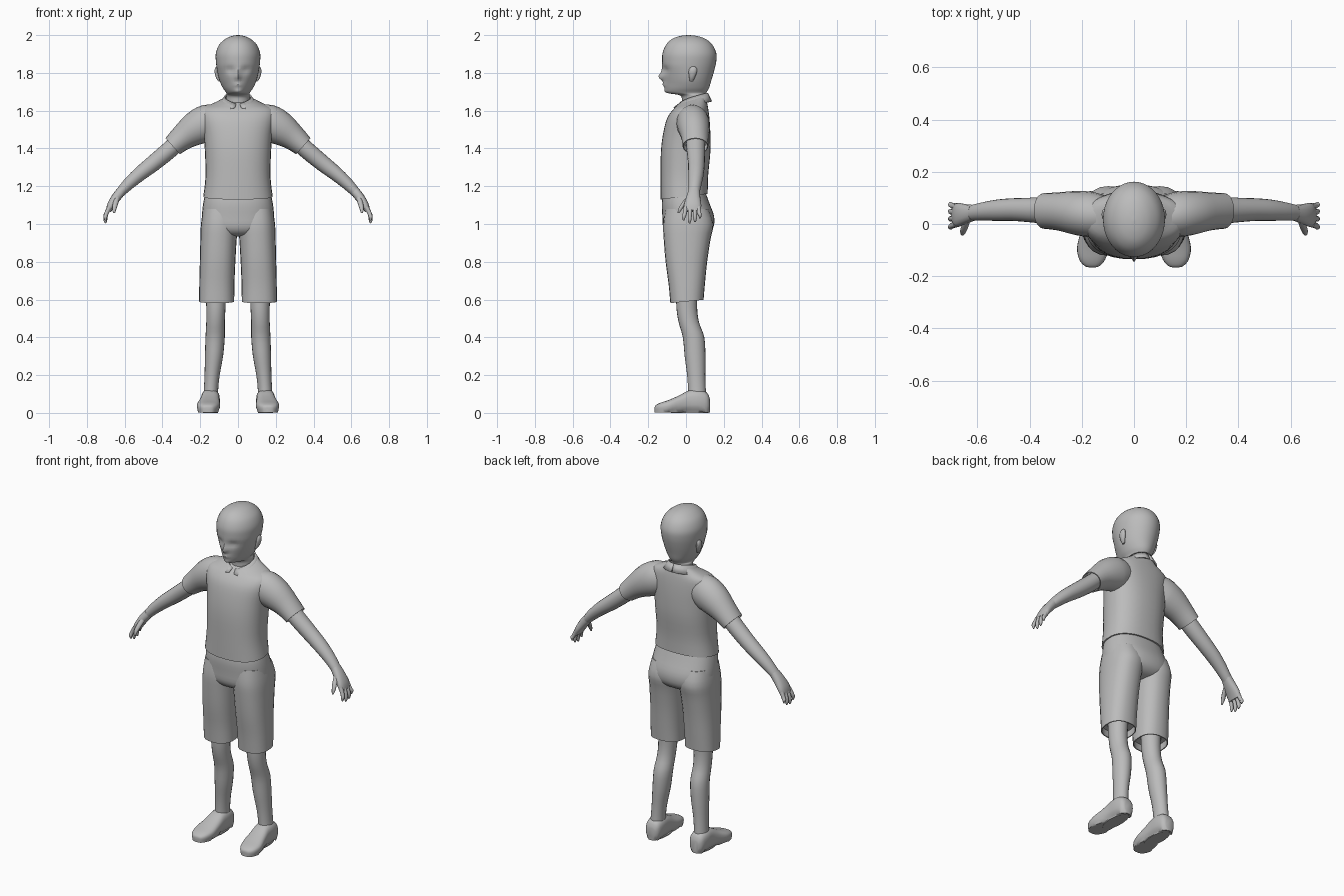
import bpy, bmesh, math
from mathutils import Vector

grey = bpy.data.materials.new("plain_grey")
grey.diffuse_color = (0.5, 0.5, 0.5, 1)


def finish(name, bm, mirror=False, angle=50):
    bmesh.ops.recalc_face_normals(bm, faces=bm.faces)
    me = bpy.data.meshes.new(name)
    bm.to_mesh(me)
    bm.free()
    me.materials.append(grey)
    ob = bpy.data.objects.new(name, me)
    bpy.context.collection.objects.link(ob)
    if mirror:
        mod = ob.modifiers.new("mirror", "MIRROR")
        mod.use_mirror_merge = False
    bpy.ops.object.select_all(action="DESELECT")
    ob.select_set(True)
    bpy.context.view_layer.objects.active = ob
    bpy.ops.object.shade_smooth_by_angle(angle=math.radians(angle))
    return ob


def spline(keys, steps):
    """Smooth run of values through the keys."""
    ks = [tuple(k) + (0,) * (6 - len(k)) for k in keys]
    out = []
    for i in range(len(ks) - 1):
        p0, p1, p2, p3 = ks[max(i - 1, 0)], ks[i], ks[i + 1], ks[min(i + 2, len(ks) - 1)]
        for s in range(steps):
            t = s / steps
            out.append([b + 0.5 * t * (c - a + t * (2*a - 5*b + 4*c - d + t * (3*(b - c) + d - a)))
                        for a, b, c, d in zip(p0, p1, p2, p3)])
    return out + [list(ks[-1])]


def loft(name, keys, axis="z", seg=20, steps=3, power=1.0, hem=None, mirror=False, shape=None):
    """Skin over elliptical rings; key = x, y, z, half width, half depth, tilt."""
    ks = spline(keys, steps)
    rings = []
    for i, (x, y, z, a, b, tilt) in enumerate(ks):
        c = Vector((x, y, z))
        if axis == "path":
            n = Vector(ks[min(i + 1, len(ks) - 1)][:3]) - Vector(ks[max(i - 1, 0)][:3])
            u, v = Vector((0, 1, 0)).cross(n).normalized(), Vector((0, 1, 0))
        else:
            u, v = Vector((1, 0, 0)), Vector((0, 1, tilt) if axis == "z" else (0, 0, 1))
        ring = []
        for j in range(seg):
            t = 2 * math.pi * j / seg
            co, si = math.cos(t), math.sin(t)
            p = c + u * a * math.copysign(abs(co) ** power, co) + v * b * math.copysign(abs(si) ** power, si)
            ring.append(shape(p) if shape else p)
        rings.append(ring)

    # fold the cloth edge inward so the opening is hollow
    def fold(end, nxt):
        c = sum(end, Vector()) / seg
        d = (sum(nxt, Vector()) / seg - c).normalized() * 0.04
        r = [c + (p - c) * 0.94 for p in end]
        return [r, [p + d for p in r]]
    if hem == "start":
        rings = fold(rings[0], rings[1])[::-1] + rings
    elif hem == "end":
        rings = rings + fold(rings[-1], rings[-2])

    bm = bmesh.new()
    vs = [[bm.verts.new(p) for p in r] for r in rings]
    for r, q in zip(vs, vs[1:]):
        for j in range(seg):
            k = (j + 1) % seg
            bm.faces.new((r[j], r[k], q[k], q[j]))
    bm.faces.new(vs[0])
    bm.faces.new(vs[-1])
    return finish(name, bm, mirror)


# Head and neck, with the face pushed in and out around the features
def face(p):
    if p.y > 0.0:
        return p
    def bump(x, z, wx, wz):
        return math.exp(-((abs(p.x) - x) / wx) ** 2 - ((p.z - z) / wz) ** 2)
    narrow = min(1, max(0, (1.84 - p.z) / 0.1)) * min(1, -p.y / 0.1)
    q = p.copy()
    q.x *= 1 - 0.22 * narrow
    q.y += 0.013 * bump(0.042, 1.815, 0.024, 0.018) - 0.022 * bump(0, 1.778, 0.015, 0.018)
    q.y -= 0.008 * bump(0, 1.80, 0.012, 0.03) + 0.008 * bump(0, 1.738, 0.025, 0.008)
    q.y -= 0.006 * bump(0, 1.70, 0.025, 0.012)
    return q


loft("head", [
    (0, .045, 1.58, .065, .065), (0, .043, 1.64, .062, .064), (0, .038, 1.68, .061, .068),
    (0, .005, 1.694, .062, .102), (0, .004, 1.72, .08, .118), (0, .008, 1.76, .098, .126),
    (0, .013, 1.81, .110, .136), (0, .017, 1.86, .117, .143), (0, .018, 1.905, .117, .142),
    (0, .017, 1.95, .099, .122), (0, .015, 1.98, .067, .088), (0, .014, 1.995, .034, .046),
    (0, .014, 2.0, .004, .005)], seg=40, steps=4, shape=face)

# Ears lying close to the head
loft("ear", [(.098, .028, 1.755, .006, .008), (.106, .032, 1.775, .011, .015),
             (.112, .036, 1.805, .012, .022), (.112, .038, 1.825, .009, .018),
             (.110, .038, 1.835, .003, .006)], seg=12, mirror=True)

# Shirt body and sleeves
loft("shirt_body", [
    (0, -.010, 1.145, .184, .125, .12), (0, -.009, 1.25, .172, .126, .03), (0, -.002, 1.38, .175, .131),
    (0, .004, 1.48, .182, .125), (0, .012, 1.56, .195, .112), (0, .024, 1.61, .188, .093, .05),
    (0, .032, 1.638, .13, .078, .15), (0, .037, 1.66, .078, .070, .3)],
    seg=32, power=.85, hem="start")
loft("sleeve", [(.10, .03, 1.54, .085, .075), (.16, .036, 1.535, .098, .087),
                (.225, .042, 1.505, .090, .084), (.29, .048, 1.46, .070, .073),
                (.346, .05, 1.412, .057, .068)], "path", hem="end", mirror=True)

# Turned-down collar, open at the throat with a pointed tip on each side
bm = bmesh.new()
cols = []
for i in range(13):
    t = math.radians(8 + 172 * i / 12)
    s, c = math.sin(t), -math.cos(t)
    w = (1 - math.cos(t)) / 2
    tip = max(0, 1 - abs(i - 2) / 2)
    top = (.073 * s, .038 + .078 * c, 1.635 + .06 * w ** .6)
    low = (.098 * s + .004, .036 + (.102 + .012 * tip) * c, 1.618 + .032 * w - .02 * tip)
    cols.append([bm.verts.new(top), bm.verts.new(low)])
for p, q in zip(cols, cols[1:]):
    bm.faces.new((p[0], q[0], q[1], p[1]))
collar = finish("collar", bm, mirror=True, angle=60)
mod = collar.modifiers.new("cloth", "SOLIDIFY")
mod.thickness = 0.008

# Arms
loft("arm", [(.29, .05, 1.46, .045, .05), (.36, .052, 1.395, .046, .049), (.45, .055, 1.32, .043, .044),
             (.52, .053, 1.265, .038, .041), (.58, .048, 1.212, .032, .035), (.625, .042, 1.165, .025, .030)],
     "path", mirror=True)
loft("palm", [(.615, .043, 1.178, .025, .030), (.645, .038, 1.14, .025, .038), (.672, .035, 1.10, .021, .046),
              (.686, .034, 1.068, .014, .044)], "path", seg=16, power=.85, mirror=True)
for nm, y, tip_y, end in (("index", -.001, -.012, 1.018), ("middle", .023, .019, 1.004),
                          ("ring", .046, .048, 1.01), ("little", .067, .074, 1.03)):
    loft(nm + "_finger", [(.680, y, 1.09, .012, .012), (.697, (y + tip_y) / 2, 1.055, .011, .011),
                          (.702, tip_y, end + .018, .010, .010), (.700, tip_y, end, .004, .004)],
         "path", seg=10, mirror=True)
loft("thumb", [(.638, .02, 1.145, .014, .016), (.648, -.010, 1.11, .014, .014),
               (.655, -.030, 1.08, .011, .011), (.656, -.040, 1.058, .005, .005)], "path", seg=10, mirror=True)

# Shorts: seat and two wide legs
loft("shorts_seat", [
    (0, -.008, 1.165, .172, .112), (0, -.002, 1.11, .184, .126), (0, .012, 1.04, .191, .137),
    (0, .012, .98, .185, .132), (0, .008, .945, .13, .10), (0, .008, .935, .06, .05)],
    seg=32, power=.85)
loft("shorts_leg", [
    (.092, .005, 1.08, .092, .115), (.098, .012, 1.00, .098, .133), (.103, .006, .92, .096, .124),
    (.108, .002, .80, .094, .110), (.112, .004, .68, .093, .096), (.113, .005, .59, .093, .088, .1)],
    seg=24, power=.85, hem="end", mirror=True)

# Bare legs
loft("leg", [(.115, .005, .68, .055, .058), (.117, .004, .56, .051, .055), (.119, .015, .48, .049, .054),
             (.121, .040, .40, .051, .057), (.127, .048, .30, .048, .055), (.137, .054, .20, .040, .048),
             (.143, .058, .12, .038, .047), (.145, .06, .06, .042, .05)], mirror=True)

# Shoes
loft("shoe", [
    (.145, .126, .045, .025, .030), (.145, .110, .056, .043, .052), (.146, .065, .064, .050, .060),
    (.147, .015, .062, .050, .057), (.151, -.035, .049, .055, .044), (.157, -.09, .036, .061, .033),
    (.160, -.135, .029, .050, .025), (.160, -.160, .024, .030, .017), (.160, -.166, .022, .012, .008)],
    "y", seg=24, power=.75, mirror=True, shape=lambda p: Vector((p.x, p.y, 0.003 if p.z < .016 else p.z)))
loft("sole", [(.146, .02, 0, .04, .10), (.146, .02, .006, .04, .10)], steps=1, mirror=True)
